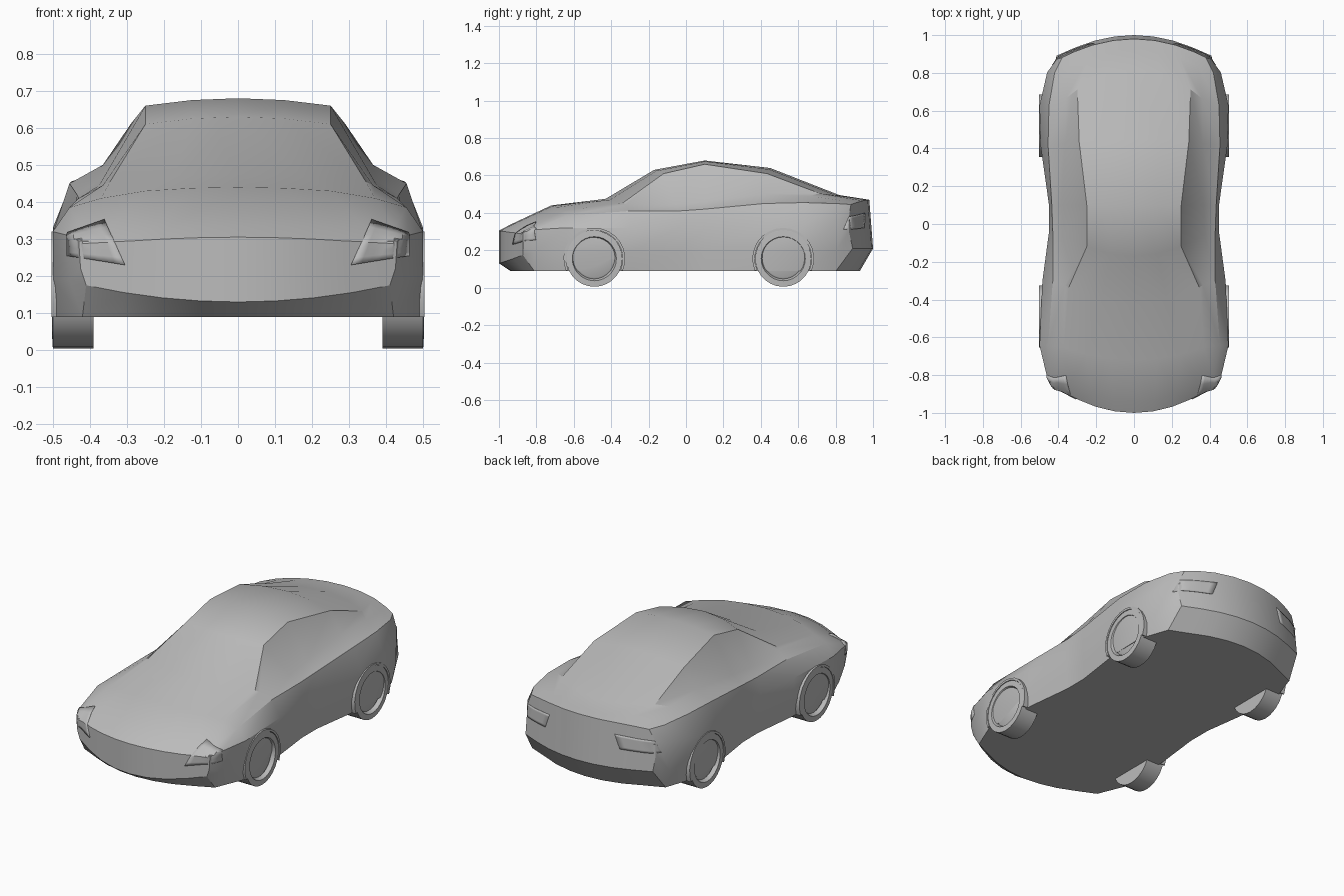
import bpy, bmesh, math
from mathutils import Vector
from mathutils.bvhtree import BVHTree

if "Cube" in bpy.data.objects:
    bpy.data.objects.remove(bpy.data.objects["Cube"], do_unlink=True)

grey = bpy.data.materials.new("plain_grey")
grey.use_nodes = True
colour = (0.5, 0.5, 0.5, 1)
grey.diffuse_color = colour
grey.node_tree.nodes["Principled BSDF"].inputs["Base Color"].default_value = colour


def finish(name, bm, angle, mirrored=False):
    """Turn a bmesh into a shaded object, optionally with a mirrored twin."""
    if mirrored:
        geom = bm.verts[:] + bm.edges[:] + bm.faces[:]
        bmesh.ops.mirror(bm, geom=geom, axis='X', merge_dist=0.0001)
        bmesh.ops.remove_doubles(bm, verts=bm.verts, dist=0.0001)
    bmesh.ops.recalc_face_normals(bm, faces=bm.faces)
    mesh = bpy.data.meshes.new(name)
    bm.to_mesh(mesh)
    mesh.materials.append(grey)
    obj = bpy.data.objects.new(name, mesh)
    bpy.context.collection.objects.link(obj)
    bpy.ops.object.select_all(action='DESELECT')
    obj.select_set(True)
    bpy.context.view_layer.objects.active = obj
    bpy.ops.object.shade_smooth_by_angle(angle=math.radians(angle))
    return obj


def bridge(bm, rows, closed=False):
    """Join neighbouring rows of vertices with quads."""
    for first, second in zip(rows, rows[1:]):
        count = len(first)
        for i in range(count if closed else count - 1):
            j = (i + 1) % count
            bm.faces.new((first[i], first[j], second[j], second[i]))


# Body cross-sections: position, bow, sill width,
# then (width, height) of lower side, waist, shoulder, belt, roof edge, then centre height
sections = [
    (-1, .2, .41, .425, .22, .43, .295, .38, .293, .3, .294, .2, .3, .305),
    (-.94, .2, .42, .455, .19, .46, .31, .42, .33, .34, .335, .22, .335, .337),
    (-.72, .12, .49, .5, .19, .5, .32, .455, .385, .37, .41, .25, .43, .44),
    (-.43, .2, .47, .485, .19, .485, .32, .43, .41, .365, .445, .345, .455, .475),
    (-.17, .2, .44, .445, .19, .45, .32, .43, .41, .375, .445, .25, .61, .63),
    (.1, 0, .44, .445, .19, .45, .32, .435, .42, .37, .46, .25, .66, .68),
    (.45, -.05, .485, .495, .19, .495, .33, .455, .45, .365, .5, .29, .61, .64),
    (.82, -.3, .49, .5, .2, .5, .33, .45, .455, .36, .49, .3, .505, .495),
    (.93, -.2, .43, .455, .2, .46, .36, .42, .45, .34, .465, .24, .475, .478),
    (.98, -.17, .41, .415, .3, .41, .38, .38, .445, .32, .455, .22, .465, .47),
]

# Body shell: one lofted half, mirrored
body = bmesh.new()
rows = []
for index, (y, bow, sill, *rest) in enumerate(sections):
    top = rest.pop()
    points = list(zip(rest[::2], rest[1::2]))
    front, back = index == 0, index == len(sections) - 1
    floor = .13 if front else .21 if back else .09
    rise = .045 if front else 0
    under = [(sill * f, floor + rise * f * f) for f in (0, .25, .5, .75, 1)]
    edge_x, edge_z = points[-1]
    roof = [(edge_x / 2, top - (top - edge_z) / 4), (0, top)]
    row = []
    for i, (x, z) in enumerate(under + points + roof):
        lean = .02 if back and i < len(under) else 0
        shift = bow * (min(x, .4) / .5) ** 2
        row.append(body.verts.new((x, y + shift + lean, z)))
    rows.append(row)
bridge(body, rows)
for row in (rows[0], rows[-1]):
    for i in range(3):
        body.faces.new((row[i], row[i + 1], row[-2 - i], row[-1 - i]))
    body.faces.new(row[3:9])
body_object = finish("car_body", body, 28, mirrored=True)
surface = BVHTree.FromBMesh(body)


# Lamps: thin plates draped over the body
def lamp(name, corners, direction):
    low_in, low_out, high_out, high_in = map(Vector, corners)
    bm = bmesh.new()
    steps = 6
    grid = []
    for j in range(steps + 1):
        line = []
        for i in range(steps + 1):
            spot = low_in.lerp(low_out, i / steps).lerp(high_in.lerp(high_out, i / steps), j / steps)
            hit = surface.ray_cast(Vector((spot.x, -2 * direction, spot.y)), Vector((0, direction, 0)))[0]
            line.append(bm.verts.new(hit))
        grid.append(line)
    bridge(bm, grid)
    obj = finish(name, bm, 28, mirrored=True)
    plate = obj.modifiers.new("thickness", 'SOLIDIFY')
    plate.thickness = .008
    plate.offset = 0


lamp("headlights", [(.305, .23), (.46, .255), (.46, .315), (.36, .35)], 1)
lamp("tail_lights", [(.24, .32), (.43, .31), (.41, .38), (.21, .4)], -1)


# Wheels with recessed hubs, and the arch lips around them
tyre_profile = [(.39, .15), (.5, .15), (.502, .118), (.48, .108), (.485, .1)]
lip_profile = [(.45, .152), (.503, .152), (.503, .165), (.45, .165)]


def ring(bm, profile, y, angles):
    return [[bm.verts.new((x, y + r * math.cos(a), .155 + r * math.sin(a)))
             for x, r in profile] for a in angles]


for place, y in (("front", -.49), ("rear", .52)):
    bm = bmesh.new()
    turns = [math.tau * i / 28 for i in range(28)]
    rings = ring(bm, tyre_profile, y, turns)
    bridge(bm, rings + rings[:1])
    bm.faces.new([r[0] for r in rings])
    bm.faces.new([r[-1] for r in rings])
    finish(place + "_wheels", bm, 35, mirrored=True)

    bm = bmesh.new()
    start = -math.asin(.065 / .165)
    sweep = [start + (math.pi - 2 * start) * i / 16 for i in range(17)]
    rings = ring(bm, lip_profile, y, sweep)
    bridge(bm, rings, closed=True)
    for end in (rings[0], rings[-1]):
        bm.faces.new(end)
    finish(place + "_wheel_arches", bm, 35, mirrored=True)
